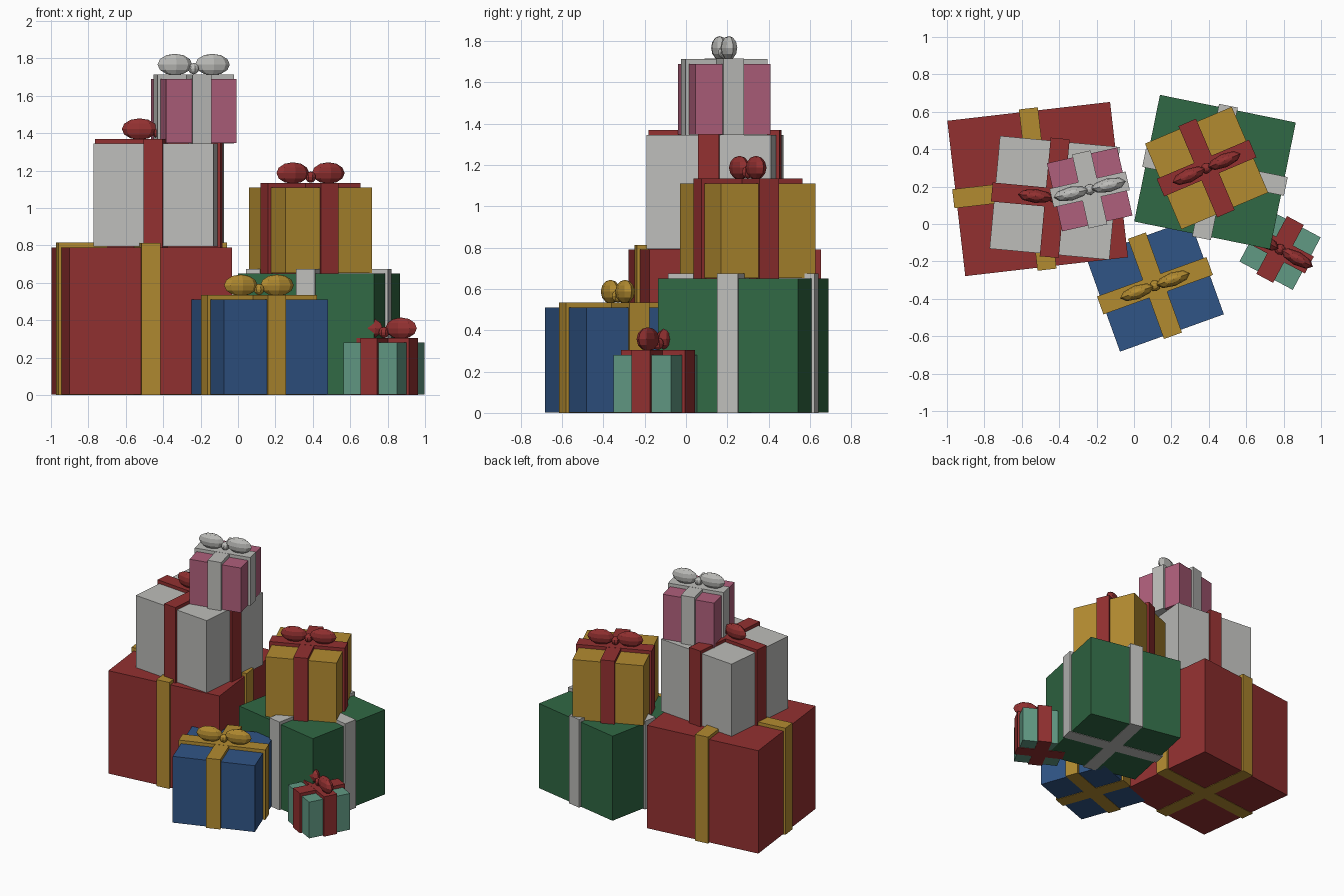
import bpy
import bmesh
from math import radians
from mathutils import Matrix, Vector

default = bpy.data.objects.get("Cube")
if default:
    bpy.data.objects.remove(default, do_unlink=True)


def make_material(name, rgb):
    mat = bpy.data.materials.new(name)
    mat.use_nodes = True
    colour = (*rgb, 1)
    mat.diffuse_color = colour
    mat.node_tree.nodes["Principled BSDF"].inputs["Base Color"].default_value = colour
    return mat


MATS = {
    "red": make_material("red", (.29, .03, .03)),
    "white": make_material("white", (.51, .51, .49)),
    "gold": make_material("gold", (.45, .26, .03)),
    "green": make_material("green", (.03, .14, .058)),
    "blue": make_material("blue", (.03, .09, .24)),
    "pink": make_material("pink", (.43, .115, .2)),
    "teal": make_material("teal", (.12, .32, .23)),
}

RIBBON_WIDTH = .102
RIBBON_SIDE = .016   # how far the ribbon stands off the sides
RIBBON_TOP = .025    # how far the ribbon stands off the lid


def add_block(bm, size, bottom):
    """Box centred in x and y, standing on the given height."""
    place = Matrix.Translation((0, 0, bottom + size[2] / 2))
    bmesh.ops.create_cube(bm, size=1, matrix=place @ Matrix.Diagonal((*size, 1)))


def add_blob(bm, centre, size, segments=8, rings=6):
    """Low-poly ellipsoid with flat faces."""
    bmesh.ops.create_uvsphere(
        bm, u_segments=segments, v_segments=rings, radius=.5,
        matrix=Matrix.Translation(centre) @ Matrix.Diagonal((*size, 1)))


def finish(bm, name, colour, location, angle):
    mesh = bpy.data.meshes.new(name)
    bm.to_mesh(mesh)
    bm.free()
    mesh.materials.append(MATS[colour])
    obj = bpy.data.objects.new(name, mesh)
    obj.location = location
    obj.rotation_euler.z = radians(angle)
    bpy.context.collection.objects.link(obj)


def make_gift(name, box_colour, ribbon_colour, centre, size, bottom, angle, bow=True):
    width, depth, height = size
    location = Vector((*centre, bottom))

    # Wrapped box, a hair above the ribbon's underside
    bm = bmesh.new()
    lift = .003
    add_block(bm, (width, depth, height - lift), lift)
    finish(bm, name + "_box", box_colour, location, angle)

    # Two crossing ribbon bands
    bm = bmesh.new()
    band_height = height + RIBBON_TOP
    add_block(bm, (width + 2 * RIBBON_SIDE, RIBBON_WIDTH, band_height), 0)
    add_block(bm, (RIBBON_WIDTH, depth + 2 * RIBBON_SIDE, band_height - .001), 0)
    finish(bm, name + "_ribbon", ribbon_colour, location, angle)

    # Bow: two loops and a knot
    if bow:
        bm = bmesh.new()
        for side in (-1, 1):
            add_blob(bm, (side * .103, 0, .052), (.19, .075, .115))
        add_blob(bm, (0, 0, .03), (.06, .06, .06))
        finish(bm, name + "_bow", ribbon_colour,
               location + Vector((0, 0, band_height)), angle)


# Left stack
make_gift("large_red_gift", "red", "gold", (-.515, .187), (.876, .836, .79), 0, 6.6, bow=False)
make_gift("white_gift", "white", "red", (-.424, .14), (.643, .605, .555), .79, -5.3)
make_gift("pink_gift", "pink", "white", (-.237, .185), (.385, .373, .345), 1.345, 12.7)

# Right stack
make_gift("large_green_gift", "green", "white", (.433, .278), (.741, .691, .65), 0, -11.5, bow=False)
make_gift("gold_gift", "gold", "red", (.388, .299), (.504, .498, .46), .65, 23)

# Gifts in front
make_gift("blue_gift", "blue", "gold", (.112, -.33), (.59, .537, .51), 0, 19.8)
make_gift("small_teal_gift", "teal", "red", (.781, -.136), (.323, .318, .28), 0, -28)
